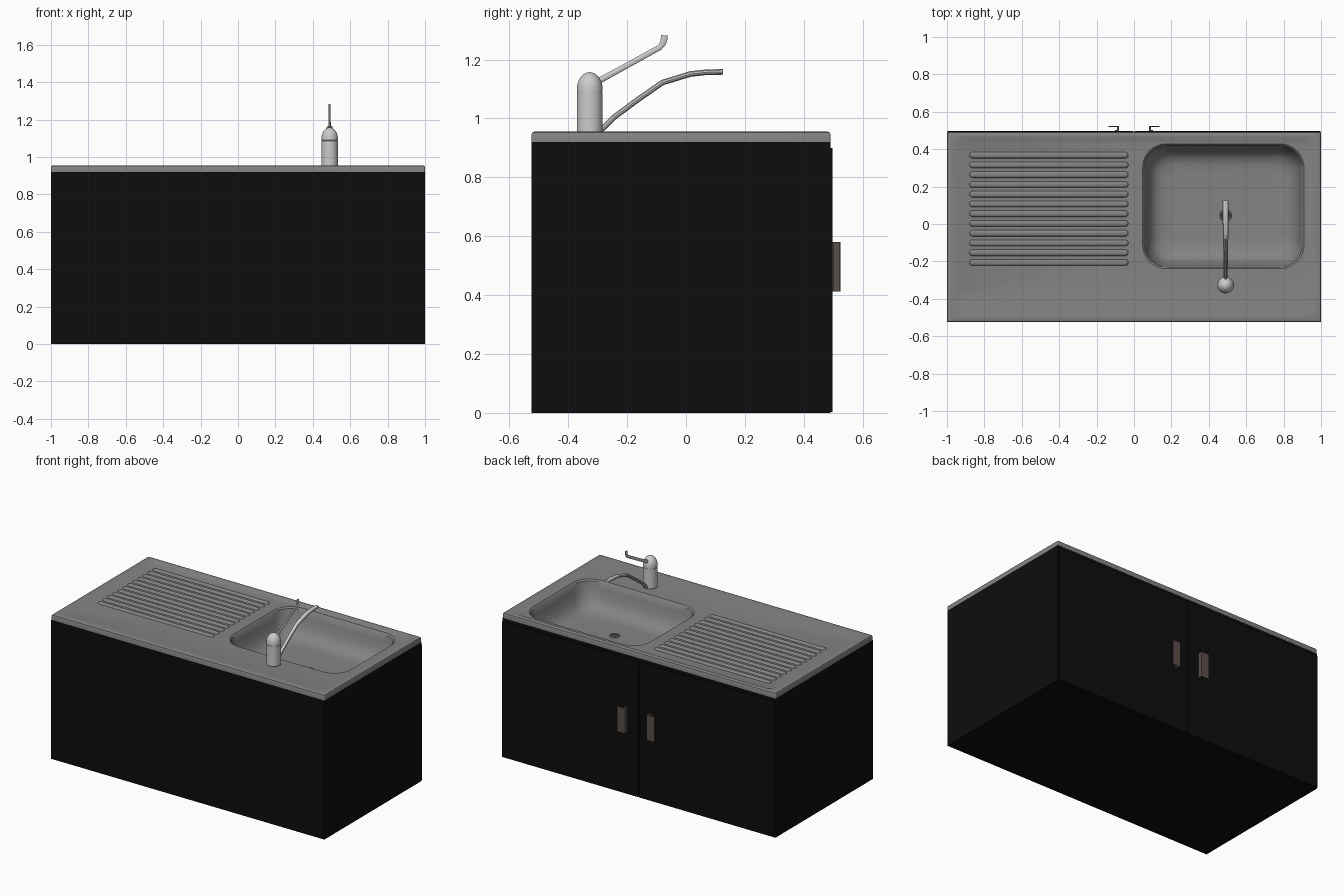
import bpy, bmesh
from math import sin, cos, pi
from mathutils import Vector

if "Cube" in bpy.data.objects:
    bpy.data.objects.remove(bpy.data.objects["Cube"])


def material(name, rgb):
    m = bpy.data.materials.new(name)
    m.diffuse_color = (*rgb, 1)
    m.use_nodes = True
    m.node_tree.nodes["Principled BSDF"].inputs["Base Color"].default_value = m.diffuse_color
    return m


STEEL = material("brushed_steel", (0.23, 0.23, 0.23))
CHROME = material("chrome", (0.6, 0.6, 0.6))
BLACK = material("black_board", (0.004, 0.004, 0.004))
BROWN = material("handle_bronze", (0.1, 0.08, 0.068))
DARK = material("drain_dark", (0.06, 0.06, 0.06))


def finish(name, bm, mat, smooth=True):
    me = bpy.data.meshes.new(name)
    bm.to_mesh(me)
    bm.free()
    ob = bpy.data.objects.new(name, me)
    bpy.context.collection.objects.link(ob)
    me.materials.append(mat)
    if smooth:
        bpy.context.view_layer.objects.active = ob
        ob.select_set(True)
        bpy.ops.object.shade_smooth_by_angle(angle=0.6)
        ob.select_set(False)
    return ob


def add_loft(bm, rings, cap_start=True, cap_end=True):
    vs = [[bm.verts.new(p) for p in r] for r in rings]
    n = len(vs[0])
    for a, b in zip(vs, vs[1:]):
        for i in range(n):
            j = (i + 1) % n
            bm.faces.new((a[i], a[j], b[j], b[i]))
    if cap_start:
        bm.faces.new(vs[0][::-1])
    if cap_end:
        bm.faces.new(vs[-1])


def loft(name, rings, mat, cap_start=True, cap_end=True):
    bm = bmesh.new()
    add_loft(bm, rings, cap_start, cap_end)
    return finish(name, bm, mat)


def box(name, x0, x1, y0, y1, z0, z1, mat):
    bm = bmesh.new()
    add_loft(bm, [[(x0, y0, z), (x1, y0, z), (x1, y1, z), (x0, y1, z)] for z in (z0, z1)])
    return finish(name, bm, mat, False)


def rounded_rect(x0, x1, y0, y1, r, z, n=8):
    pts = []
    for k, (cx, cy) in enumerate(((x1 - r, y1 - r), (x0 + r, y1 - r),
                                  (x0 + r, y0 + r), (x1 - r, y0 + r))):
        for i in range(n + 1):
            a = (k + i / n) * pi / 2
            pts.append((cx + r * cos(a), cy + r * sin(a), z))
    return pts


def circle(cx, cy, r, z, n=32):
    return [(cx + r * cos(2 * pi * i / n), cy + r * sin(2 * pi * i / n), z) for i in range(n)]


def sweep(name, x, path, mat, n=10):
    # path entries: y, z, half width in x, half thickness
    rings = []
    for i, (y, z, w, t) in enumerate(path):
        a, b = path[max(i - 1, 0)], path[min(i + 1, len(path) - 1)]
        d = Vector((0, b[0] - a[0], b[1] - a[1])).normalized()
        e1 = Vector((1, 0, 0))
        e2 = d.cross(e1)
        rings.append([Vector((x, y, z)) + e1 * w * cos(2 * pi * k / n)
                      + e2 * t * sin(2 * pi * k / n) for k in range(n)])
    return loft(name, rings, mat)


# Steel worktop: skirt, raised rim, lowered panel and bowl in one surface
PANEL = 0.946
BACK, FRONT = -0.525, 0.491
rings = []
for inset, z in ((0, 0.92), (0, 0.945), (0.003, 0.952), (0.01, 0.955)):
    rings.append(rounded_rect(-1 + inset, 1 - inset, BACK + inset, FRONT - inset, 0.006, z))
rings.append(rounded_rect(-0.96, 0.96, -0.487, 0.463, 0.07, 0.955))
rings.append(rounded_rect(-0.937, 0.937, -0.43, 0.443, 0.065, PANEL))
for inset, dz in ((-0.004, 0), (0.004, -0.008), (0.012, -0.05), (0.025, -0.1),
                  (0.042, -0.135), (0.066, -0.16), (0.1, -0.174), (0.14, -0.178)):
    rings.append(rounded_rect(0.05 + inset, 0.905 - inset, -0.235 + inset, 0.425 - inset,
                              0.125 - inset * 0.4, PANEL + dz))
loft("sink_worktop", rings, STEEL, cap_start=False)

# Drainer ridges: twelve long low domes
bm = bmesh.new()
for k in range(12):
    y = 0.368 - k * 0.0522
    add_loft(bm, [rounded_rect(-0.88 + i, -0.03 - i, y - 0.017 + i, y + 0.017 - i,
                               0.0165 - i, PANEL + h, 4)
                  for i, h in ((0, -0.001), (0.003, 0.005), (0.008, 0.008), (0.013, 0.009))],
             cap_start=False)
finish("drainer_ridges", bm, STEEL)

# Drain in the bowl floor
FLOOR = PANEL - 0.178
loft("drain_ring", [circle(0.49, 0.045, r, FLOOR + h) for r, h in
                    ((0.032, 0), (0.030, 0.004), (0.024, 0.004), (0.021, 0.001))], STEEL, False, False)
loft("drain_hole", [circle(0.49, 0.045, 0.022, FLOOR + h) for h in (0, 0.001)], DARK)

# Two mirrored cabinet halves with doors and handles
for side, s in (("left", -1), ("right", 1)):
    def part(name, a, b, *rest):
        x0, x1 = sorted((a * s, b * s))
        return box(f"{side}_{name}", x0, x1, *rest)
    part("side_panel", 0.98, 1, BACK, 0.49, 0, 0.92, BLACK)
    part("back_panel", 0, 0.98, BACK, BACK + 0.02, 0, 0.92, BLACK)
    part("bottom_panel", 0.002, 0.98, BACK + 0.02, 0.47, 0, 0.02, BLACK)
    part("inner_panel", 0.002, 0.015, BACK + 0.02, 0.47, 0.02, 0.75, BLACK)
    part("top_rail", 0, 0.98, 0.47, 0.49, 0.86, 0.92, BLACK)
    part("door", 0.003, 0.998, 0.475, 0.498, 0.003, 0.9, BLACK)
    part("handle_foot", 0.08, 0.101, 0.498, 0.502, 0.412, 0.58, BROWN)
    part("handle_stem", 0.08, 0.09, 0.502, 0.52, 0.412, 0.58, BROWN)
    part("handle_grip", 0.08, 0.137, 0.519, 0.525, 0.412, 0.58, BROWN)

# Tap: domed column, spout and lever
TX, TY = 0.49, -0.327
col = [(0.044, 0.954), (0.044, 1.086), (0.0425, 1.087), (0.0425, 1.089), (0.044, 1.09)]
col += [(0.044 * cos(a), 1.098 + 0.059 * sin(a)) for a in (i * pi / 18 for i in range(9))]
col.append((0.002, 1.157))
loft("tap_column", [circle(TX, TY, r, z) for r, z in col], CHROME)

sweep("tap_spout", TX, [(-0.31, 0.955, 0.011, 0.010), (-0.283, 0.966, 0.011, 0.010),
                        (-0.246, 1.003, 0.011, 0.010), (-0.165, 1.063, 0.012, 0.010),
                        (-0.08, 1.122, 0.014, 0.010), (0.015, 1.151, 0.016, 0.010),
                        (0.07, 1.157, 0.016, 0.010), (0.126, 1.158, 0.016, 0.010)], CHROME)
sweep("tap_lever", TX, [(-0.31, 1.12, 0.007, 0.011), (-0.2, 1.18, 0.006, 0.010),
                        (-0.088, 1.242, 0.005, 0.010), (-0.078, 1.256, 0.005, 0.011),
                        (-0.074, 1.272, 0.005, 0.012), (-0.073, 1.282, 0.005, 0.012)], CHROME)
